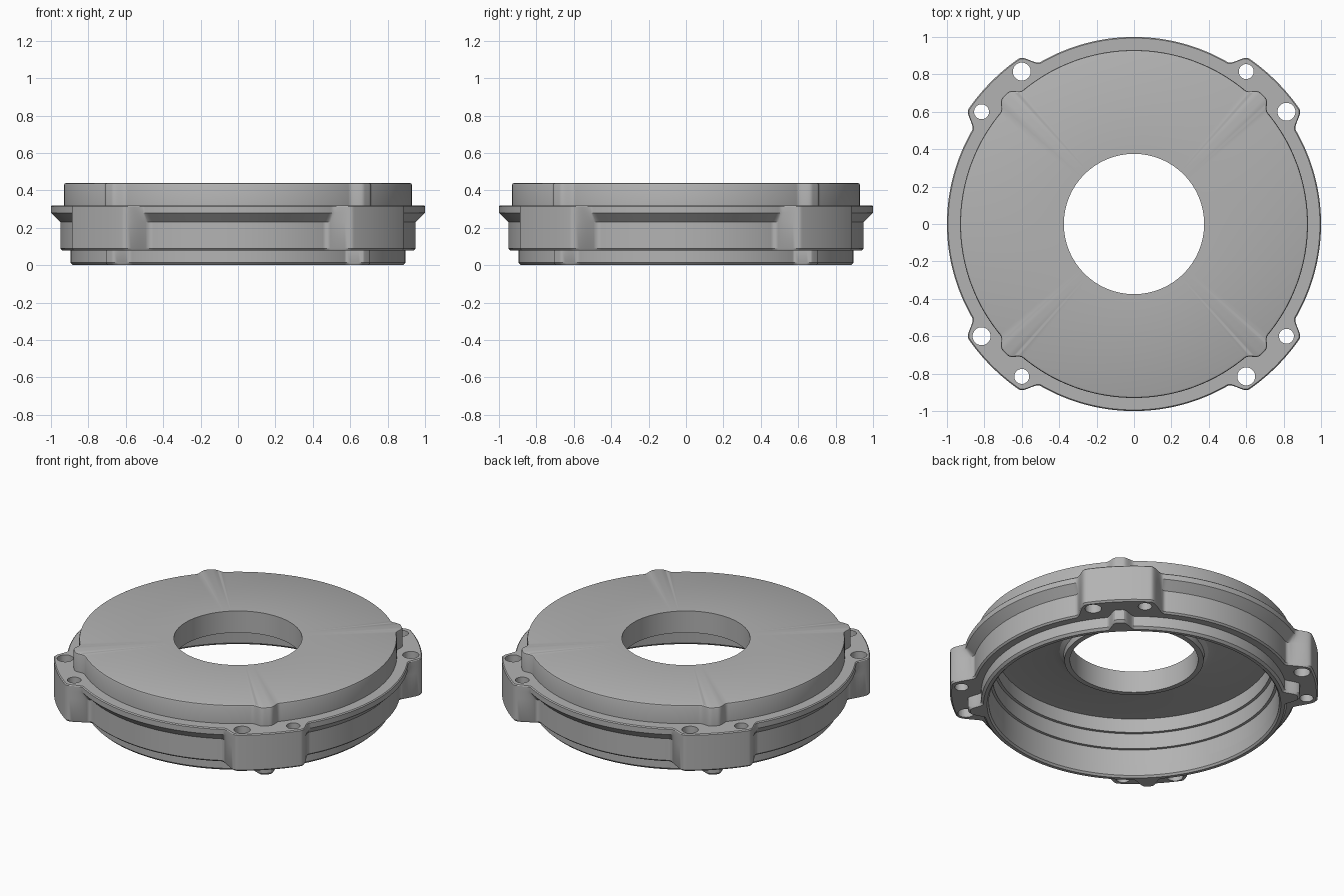
import bpy, bmesh, math

if "Cube" in bpy.data.objects:
    bpy.data.objects.remove(bpy.data.objects["Cube"], do_unlink=True)

SEGMENTS = 720

grey = bpy.data.materials.new("machined grey")
grey.use_nodes = True
grey.diffuse_color = (0.45, 0.45, 0.45, 1)
grey.node_tree.nodes["Principled BSDF"].inputs["Base Color"].default_value = grey.diffuse_color


def from_corner(a):
    """Angle in degrees from the nearest diagonal."""
    return abs(math.degrees(a) % 90 - 45)


def blend(peak, base, start, end, d):
    t = min(max((d - start) / (end - start), 0), 1)
    return peak + (base - peak) * t * t * (3 - 2 * t)


# Outline styles: plain circle, small corner bump, wide bolt ear
def plain(base, inset, a):
    return base - inset


def bump(base, inset, a):
    return blend(0.975, base, 1.2, 5.2, from_corner(a)) - inset


def ear(base, inset, a):
    end = 14.8 + (1 - base) * 25
    return blend(1.078, base, 10.2, end, from_corner(a)) - inset


def ring_solid(name, profile):
    """Loft a closed profile of (style, base radius, inset, z) around z."""
    bm = bmesh.new()
    rings = []
    for style, base, inset, z in profile:
        ring = []
        for i in range(SEGMENTS):
            a = math.tau * i / SEGMENTS
            r = style(base, inset, a)
            ring.append(bm.verts.new((r * math.cos(a), r * math.sin(a), z)))
        rings.append(ring)
    for k, ring in enumerate(rings):
        below = rings[(k + 1) % len(rings)]
        for i in range(SEGMENTS):
            j = (i + 1) % SEGMENTS
            bm.faces.new((ring[i], below[i], below[j], ring[j]))
    bmesh.ops.recalc_face_normals(bm, faces=bm.faces)
    return finish(name, bm)


def finish(name, bm):
    mesh = bpy.data.meshes.new(name)
    bm.to_mesh(mesh)
    bm.free()
    mesh.materials.append(grey)
    obj = bpy.data.objects.new(name, mesh)
    bpy.context.collection.objects.link(obj)
    return obj


def activate(obj):
    bpy.ops.object.select_all(action='DESELECT')
    obj.select_set(True)
    bpy.context.view_layer.objects.active = obj


# Cover plate with the central bore and its hub underneath
cover = ring_solid("cover_plate", [
    (plain, 0.375, 0, 0.44),
    (bump, 0.93, 0.012, 0.44),
    (bump, 0.93, 0.003, 0.436),
    (bump, 0.93, 0, 0.428),
    (bump, 0.93, 0, 0.32),
    (plain, 0.81, 0, 0.32),
    (plain, 0.81, 0, 0.37),
    (plain, 0.48, 0, 0.37),
    (plain, 0.435, 0, 0.358),
    (plain, 0.412, 0, 0.335),
    (plain, 0.407, 0, 0.30),
    (plain, 0.375, 0, 0.30),
])

# Flange with overhanging rim, bolt ears and stepped inner wall
flange = ring_solid("flange_body", [
    (plain, 0.81, 0, 0.32),
    (ear, 1.0, 0.006, 0.32),
    (ear, 1.0, 0, 0.314),
    (ear, 1.0, 0, 0.28),
    (ear, 0.95, 0, 0.23),
    (ear, 0.95, 0, 0.09),
    (ear, 0.95, 0.01, 0.08),
    (plain, 0.845, 0, 0.08),
    (plain, 0.845, 0, 0.18),
    (plain, 0.828, 0, 0.18),
    (plain, 0.828, 0, 0.28),
    (plain, 0.81, 0, 0.28),
])

# Bottom locating lip
lip = ring_solid("bottom_lip", [
    (plain, 0.845, 0, 0.08),
    (bump, 0.895, 0, 0.08),
    (bump, 0.895, 0, 0.014),
    (bump, 0.895, 0.014, 0),
    (plain, 0.86, 0, 0),
    (plain, 0.85, 0, 0.012),
])

# Bolt holes: one wide and one narrow per ear
bm = bmesh.new()
for quarter in range(4):
    for x, y, radius in ((0.815, 0.6, 0.048), (0.6, 0.815, 0.04)):
        a = math.atan2(y, x) + quarter * math.pi / 2
        r = math.hypot(x, y)
        made = bmesh.ops.create_cone(bm, cap_ends=True, segments=40,
                                     radius1=radius, radius2=radius, depth=0.5)
        bmesh.ops.translate(bm, verts=made["verts"],
                            vec=(r * math.cos(a), r * math.sin(a), 0.2))
cutter = finish("hole_cutter", bm)
cutter.hide_render = True
cut = flange.modifiers.new("bolt holes", 'BOOLEAN')
cut.operation = 'DIFFERENCE'
cut.solver = 'EXACT'
cut.object = cutter
activate(flange)
bpy.ops.object.modifier_apply(modifier=cut.name)
bpy.data.objects.remove(cutter, do_unlink=True)

for part in (cover, flange, lip):
    activate(part)
    bpy.ops.object.shade_smooth_by_angle(angle=math.radians(30))
